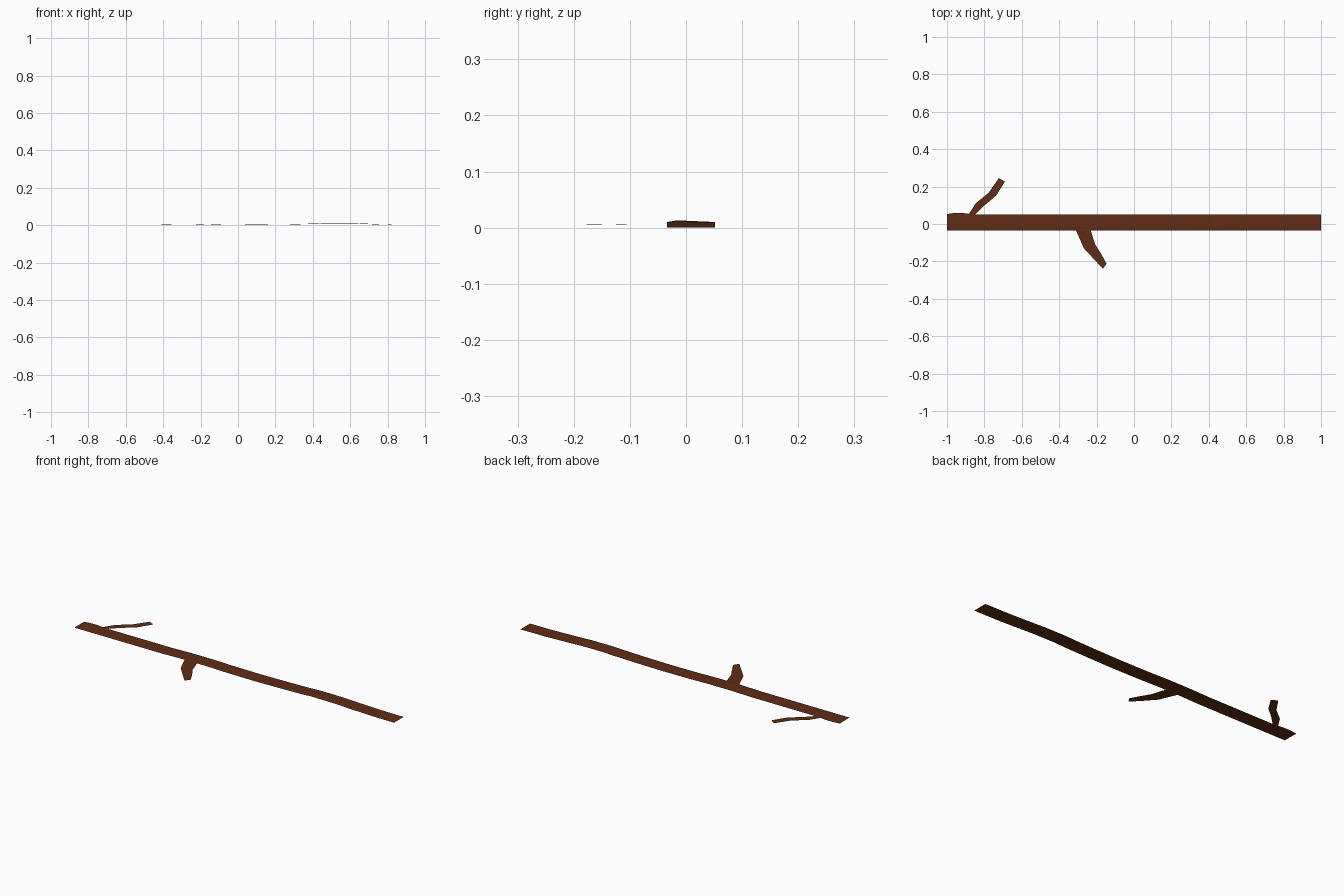
import bpy, bmesh

if "Cube" in bpy.data.objects:
    bpy.data.objects.remove(bpy.data.objects["Cube"])

bark = bpy.data.materials.new("bark")
bark.diffuse_color = (0.115, 0.026, 0.008, 1)
bark.use_nodes = True
bark.node_tree.nodes["Principled BSDF"].inputs["Base Color"].default_value = bark.diffuse_color


def sheet(name, *paths):
    """Paper-thin strip of quads spanning neighbouring paths."""
    bm = bmesh.new()
    cols = [[bm.verts.new(p) for p in path] for path in paths]
    for a, b in zip(cols, cols[1:]):
        for i in range(len(a) - 1):
            bm.faces.new((a[i], b[i], b[i + 1], a[i + 1]))
    bmesh.ops.recalc_face_normals(bm, faces=bm.faces[:])
    if sum(f.normal.z for f in bm.faces) < 0:
        bmesh.ops.reverse_faces(bm, faces=bm.faces[:])
    me = bpy.data.meshes.new(name)
    bm.to_mesh(me)
    bm.free()
    me.materials.append(bark)
    ob = bpy.data.objects.new(name, me)
    bpy.context.collection.objects.link(ob)


# main branch: straight flat strip with gentle height ripples and a slight ridge
wave = [(-1, .003), (-.8, .003), (-.45, .003), (-.32, .006),
        (-.18, .006), (-.05, .003), (.12, .002), (.28, .004), (.42, .007),
        (.48, .010), (.62, .009), (.72, .005), (.85, .001), (1, 0)]
sheet("main_branch", [(x, .052, z) for x, z in wave],
      [(x, -.015, z * 1.3) for x, z in wave],
      [(x, -.034, z) for x, z in wave])

# back twig, with its small root bulge on the branch edge
sheet("back_twig",
      [(-.885, .05, .004), (-.845, .112, .004), (-.777, .167, .004), (-.723, .245, .004)],
      [(-.85, .05, .004), (-.805, .095, .004), (-.737, .152, .004), (-.69, .227, .004)])
sheet("twig_root",
      [(-1, .053, .003), (-.96, .059, .003), (-.92, .059, .003), (-.87, .053, .003)],
      [(-1, .050, .003), (-.96, .050, .003), (-.92, .050, .003), (-.87, .050, .003)])

# front twig
sheet("front_twig",
      [(-.312, -.03, .007), (-.268, -.13, .006), (-.215, -.187, .005), (-.166, -.24, .005)],
      [(-.233, -.03, .007), (-.207, -.11, .006), (-.177, -.157, .005), (-.147, -.212, .005)])
